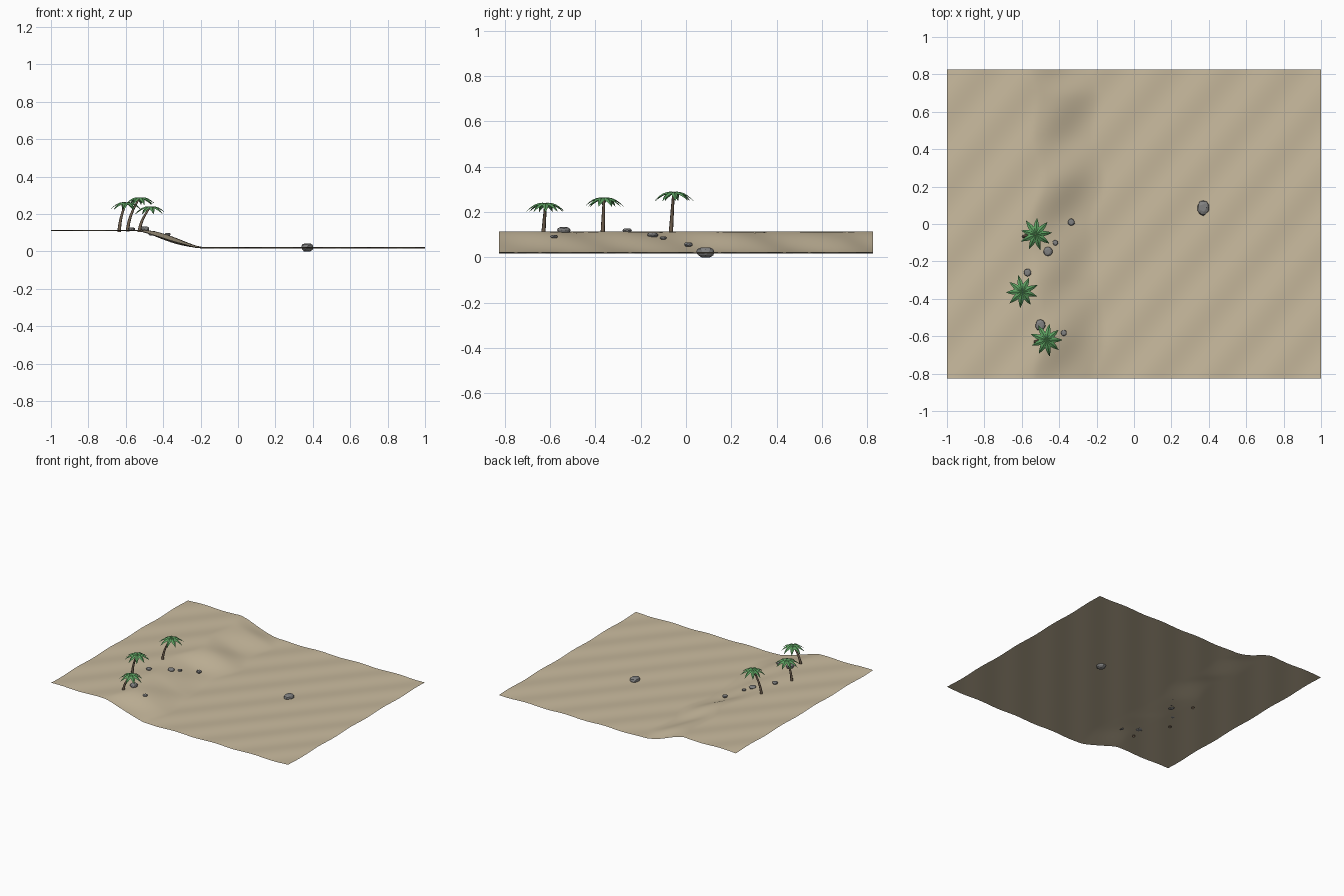
import bpy, bmesh, math, random
from mathutils import Vector

cube = bpy.data.objects.get("Cube")
if cube:
    bpy.data.objects.remove(cube, do_unlink=True)
random.seed(4)


def material(name, rgb):
    m = bpy.data.materials.new(name)
    m.use_nodes = True
    m.diffuse_color = (*rgb, 1)
    m.node_tree.nodes["Principled BSDF"].inputs["Base Color"].default_value = (*rgb, 1)
    return m


SAND = material("sand", (0.58, 0.49, 0.34))
BARK = material("bark", (0.17, 0.12, 0.08))
LEAF = material("palm_green", (0.11, 0.36, 0.12))
STONE = material("stone_grey", (0.22, 0.22, 0.22))


def add_object(name, bm, mat, smooth=False):
    mesh = bpy.data.meshes.new(name)
    bm.to_mesh(mesh)
    bm.free()
    mesh.materials.append(mat)
    for p in mesh.polygons:
        p.use_smooth = smooth
    ob = bpy.data.objects.new(name, mesh)
    bpy.context.collection.objects.link(ob)
    return ob


# Dune foot line: (y, x) points joined smoothly
FOOT = [(-0.83, -0.22), (-0.58, -0.16), (-0.3, -0.2), (0, -0.23),
        (0.25, -0.16), (0.47, -0.22), (0.68, -0.19), (0.84, -0.24)]


def ease(t):
    t = min(max(t, 0), 1)
    return t * t * (3 - 2 * t)


def foot(y):
    for (y0, x0), (y1, x1) in zip(FOOT, FOOT[1:]):
        if y <= y1:
            return x0 + (x1 - x0) * ease((y - y0) / (y1 - y0))
    return FOOT[-1][1]


def ground(x, y):
    t = min(max((x - foot(y)) / 0.32 + 1, 0), 1)
    drop = 0.5 * t + 0.5 * ease(t)
    ripple = 0.0028 * math.sin(25 * (0.77 * x - 0.64 * y))
    return 0.112 - 0.092 * drop + ripple


# Sand sheet
bm = bmesh.new()
bmesh.ops.create_grid(bm, x_segments=100, y_segments=84, size=1)
for v in bm.verts:
    v.co.y *= 0.826
    v.co.z = ground(v.co.x, v.co.y)
add_object("sand_ground", bm, SAND, True)


# Boulders: squashed, slightly irregular and faceted
def boulder(name, x, y, z, rx, ry, rz):
    bm = bmesh.new()
    bmesh.ops.create_icosphere(bm, subdivisions=2, radius=1)
    for v in bm.verts:
        k = random.uniform(0.9, 1.05)
        v.co = Vector((x + v.co.x * rx * k, y + v.co.y * ry * k,
                       z + max(min(v.co.z, 0.75), -0.85) / 0.8 * rz))
    add_object(name, bm, STONE)


boulder("large_boulder", 0.37, 0.087, 0.023, 0.033, 0.042, 0.0215)
ROCKS = [(-0.335, 0.01, 0.057, 0.019), (-0.42, -0.1, 0.086, 0.015),
         (-0.46, -0.147, 0.099, 0.024), (-0.57, -0.26, 0.119, 0.02),
         (-0.5, -0.54, 0.12, 0.029), (-0.375, -0.582, 0.092, 0.016)]
for i, (x, y, z, r) in enumerate(ROCKS):
    boulder(f"small_rock_{i + 1}", x, y, z, r, r * 1.05, r * 0.48)


# Palm trunk: tapered bent tube
def trunk(name, base, top):
    bm = bmesh.new()
    rings, sides, previous = 8, 8, None
    for i in range(rings + 1):
        t = i / rings
        c = base.lerp(top, t)
        c.x = base.x + (top.x - base.x) * t ** 1.8
        r = 0.0095 - 0.004 * t
        ring = [bm.verts.new(c + Vector((r * math.cos(a), r * math.sin(a), 0)))
                for a in (math.tau * k / sides for k in range(sides))]
        if previous:
            for k in range(sides):
                n = (k + 1) % sides
                bm.faces.new((previous[k], previous[n], ring[n], ring[k]))
        previous = ring
    bm.faces.new(previous)
    add_object(name, bm, BARK, True)


# Crown: drooping leaves folded along the midrib
def crown(name, top, turn, count=9):
    bm = bmesh.new()
    steps = 6
    for k in range(count):
        a = turn + math.tau * k / count
        length = random.uniform(0.08, 0.092)
        out = Vector((math.cos(a), math.sin(a), 0))
        side = Vector((-out.y, out.x, 0))
        previous = None
        for i in range(steps + 1):
            t = i / steps
            width = 0.0145 * math.sin(math.pi * (0.08 + 0.92 * t) ** 0.85)
            mid = top + out * length * t + Vector((0, 0, 0.022 * t - 0.062 * t * t))
            fold = Vector((0, 0, -0.45 * width))
            row = [bm.verts.new(p) for p in
                   (mid - side * width + fold, mid, mid + side * width + fold)]
            if previous:
                for j in range(2):
                    bm.faces.new((previous[j], row[j], row[j + 1], previous[j + 1]))
            previous = row
    bmesh.ops.recalc_face_normals(bm, faces=bm.faces)
    for f in bm.faces:
        if f.normal.z < 0:
            f.normal_flip()
    add_object(name, bm, LEAF)


PALMS = [(-0.59, -0.067, -0.525, -0.055, 0.288),
         (-0.635, -0.368, -0.598, -0.362, 0.262),
         (-0.527, -0.63, -0.467, -0.62, 0.239)]
for i, (bx, by, tx, ty, tz) in enumerate(PALMS):
    head = Vector((tx, ty, tz))
    trunk(f"palm_trunk_{i + 1}", Vector((bx, by, ground(bx, by) - 0.008)), head)
    crown(f"palm_crown_{i + 1}", head, 0.3 * i + 0.1)
